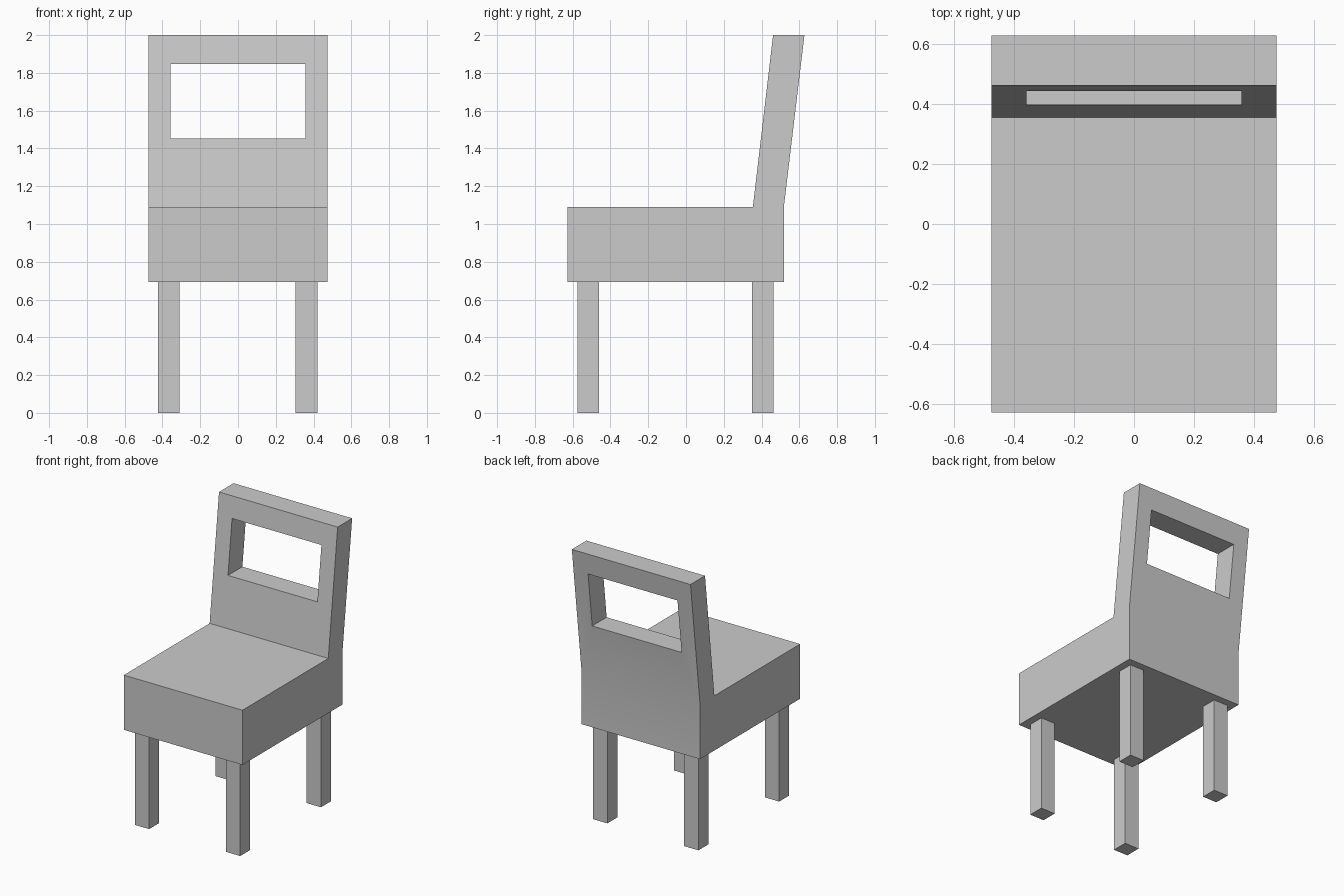
import bpy
import bmesh

if "Cube" in bpy.data.objects:
    bpy.data.objects.remove(bpy.data.objects["Cube"])


def finish(name, bm):
    bmesh.ops.recalc_face_normals(bm, faces=bm.faces)
    mesh = bpy.data.meshes.new(name)
    bm.to_mesh(mesh)
    bm.free()
    obj = bpy.data.objects.new(name, mesh)
    bpy.context.collection.objects.link(obj)
    return obj


def box(name, lo, hi):
    bm = bmesh.new()
    bmesh.ops.create_cube(bm, size=1)
    for v in bm.verts:
        v.co = [(a + b) / 2 + c * (b - a) for a, b, c in zip(lo, hi, v.co)]
    return finish(name, bm)


def prism(name, profile, half_width):
    # Side profile (y, z) extruded across x
    bm = bmesh.new()
    face = bm.faces.new([bm.verts.new((-half_width, y, z)) for y, z in profile])
    side = bmesh.ops.extrude_face_region(bm, geom=[face])["geom"]
    verts = [g for g in side if isinstance(g, bmesh.types.BMVert)]
    bmesh.ops.translate(bm, verts=verts, vec=(2 * half_width, 0, 0))
    return finish(name, bm)


# Seat block and leaning backrest in one piece
body = prism("seat_and_backrest", [
    (-0.627, 0.694), (0.518, 0.694), (0.518, 1.09),
    (0.627, 2.0), (0.461, 2.0), (0.354, 1.09), (-0.627, 1.09)], 0.475)

# Rectangular window through the backrest
cutter = box("window_cutter", (-0.358, 0.2, 1.452), (0.358, 0.9, 1.846))
cutter.hide_render = True
cut = body.modifiers.new("window", 'BOOLEAN')
cut.operation = 'DIFFERENCE'
cut.solver = 'EXACT'
cut.object = cutter
bpy.context.view_layer.objects.active = body
body.select_set(True)
bpy.ops.object.modifier_apply(modifier=cut.name)
bpy.data.objects.remove(cutter)
bpy.ops.object.shade_smooth_by_angle()

# Four square legs
LEG = 0.115
for row, y in (("front", -0.575), ("back", 0.349)):
    for side, x in (("left", -0.424), ("right", 0.305)):
        box(f"{row}_{side}_leg", (x, y, 0), (x + LEG, y + LEG, 0.694))
